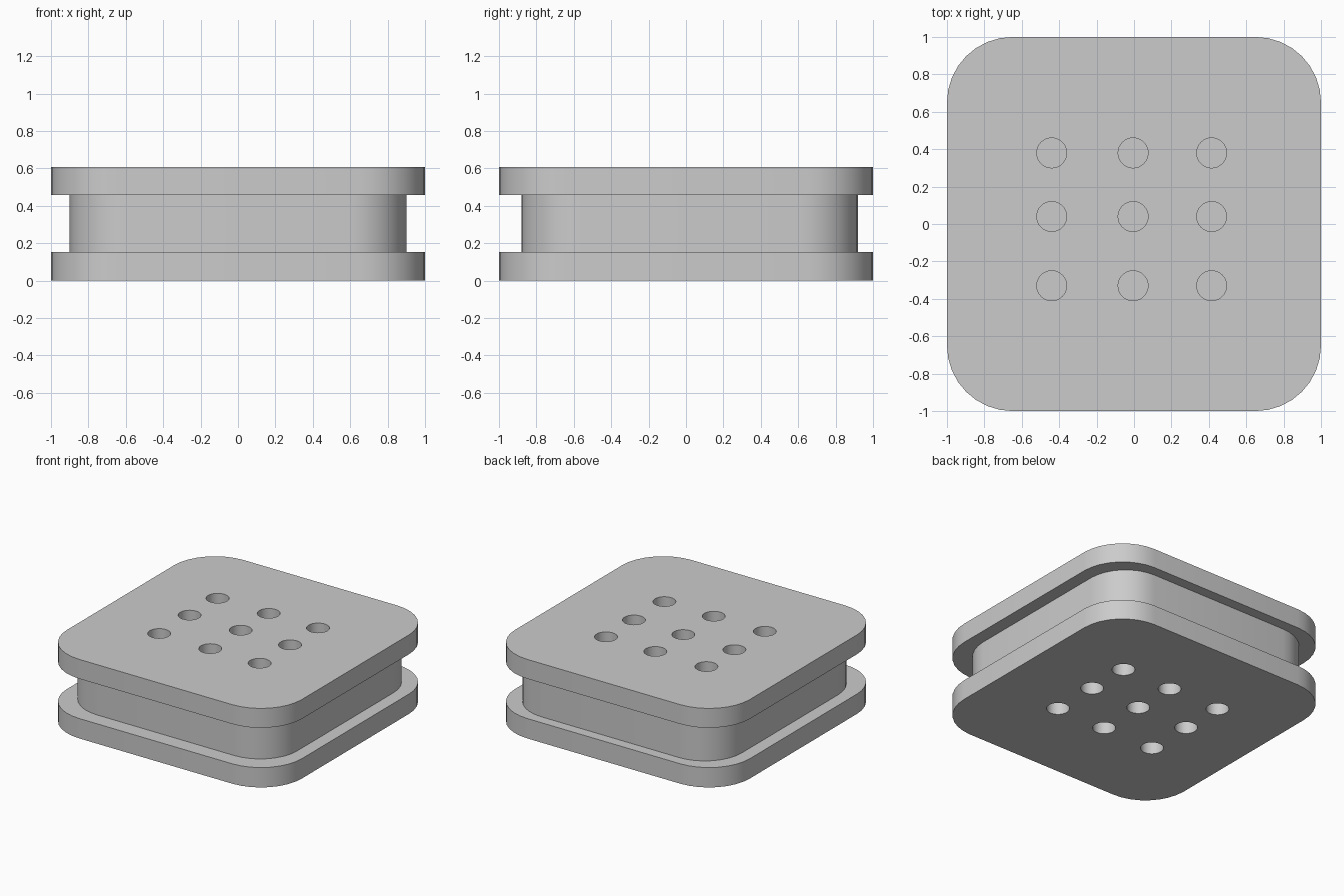
import bpy, bmesh, math

if "Cube" in bpy.data.objects:
    bpy.data.objects.remove(bpy.data.objects["Cube"])

HOLE_X = (-0.44, -0.005, 0.415)
HOLE_Y = (-0.33, 0.04, 0.38)
HOLE_R = 0.08


def arc(cx, cy, r, start, sweep, n):
    return [(cx + r * math.cos(start + sweep * i / n),
             cy + r * math.sin(start + sweep * i / n)) for i in range(n + 1)]


def rounded_square(half, radius, cy=0.0, n=8):
    pts, d = [], half - radius
    for k, (sx, sy) in enumerate(((1, 1), (-1, 1), (-1, -1), (1, -1))):
        pts += arc(sx * d, cy + sy * d, radius, k * math.pi / 2, math.pi / 2, n)
    return pts


def circle(cx, cy, r, n=32):
    return arc(cx, cy, r, 0, 2 * math.pi, n)[:-1]


def slab(name, loops, z0, z1):
    """Fill closed outlines (first outer, the rest holes) and extrude upward."""
    bm = bmesh.new()
    edges = []
    for pts in loops:
        vs = [bm.verts.new((x, y, z0)) for x, y in pts]
        edges += [bm.edges.new((vs[i - 1], vs[i])) for i in range(len(vs))]
    bmesh.ops.triangle_fill(bm, edges=edges, use_beauty=True, normal=(0, 0, 1))
    base = bm.faces[:]
    ext = bmesh.ops.extrude_face_region(bm, geom=base, use_keep_orig=True)
    top = [g for g in ext["geom"] if isinstance(g, bmesh.types.BMVert)]
    bmesh.ops.translate(bm, verts=top, vec=(0, 0, z1 - z0))
    bmesh.ops.recalc_face_normals(bm, faces=bm.faces[:])
    mesh = bpy.data.meshes.new(name)
    bm.to_mesh(mesh)
    bm.free()
    ob = bpy.data.objects.new(name, mesh)
    bpy.context.collection.objects.link(ob)
    bpy.ops.object.select_all(action='DESELECT')
    ob.select_set(True)
    bpy.context.view_layer.objects.active = ob
    bpy.ops.object.shade_smooth_by_angle(angle=math.radians(30))
    return ob


# Perforated plates, bottom and top
holes = [circle(x, y, HOLE_R) for x in HOLE_X for y in HOLE_Y]
plate = [rounded_square(1.0, 0.35)] + holes
slab("bottom_plate", plate, 0.0, 0.153)
slab("top_plate", plate, 0.459, 0.608)

# Solid core that closes the holes, set slightly toward the back
slab("core", [rounded_square(0.9, 0.315, cy=0.02)], 0.153, 0.459)
